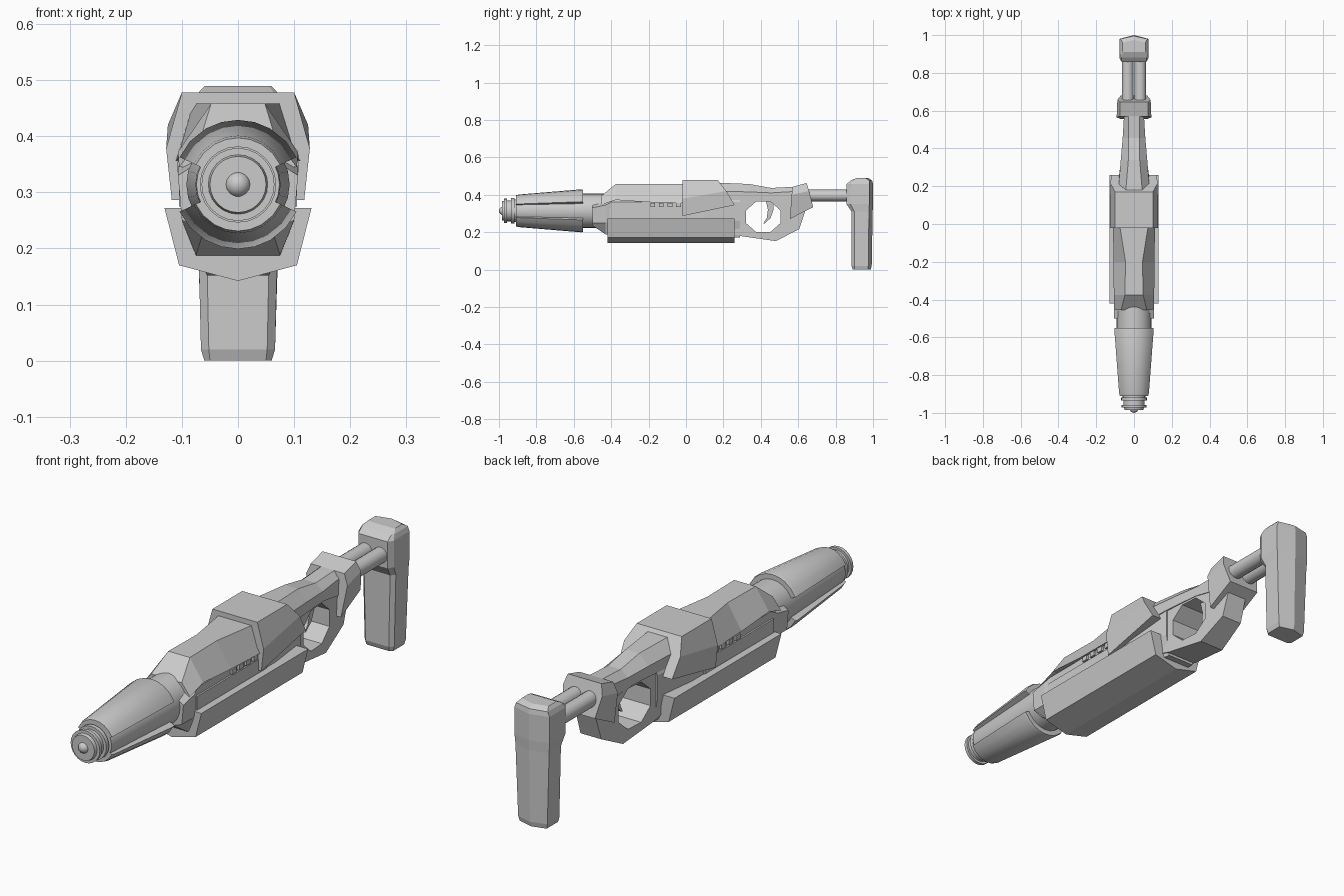
import bpy, bmesh, math
from mathutils import Vector

AXIS_Z = 0.314  # barrel axis height


def skin(name, rings, smooth=None, closed=False):
    """Join equal-length rings of points into a solid (capped, or closed into a loop)."""
    bm = bmesh.new()
    vs = [[bm.verts.new(p) for p in r] for r in rings]
    n = len(rings[0])
    pairs = list(zip(vs, vs[1:])) + ([(vs[-1], vs[0])] if closed else [])
    for a, b in pairs:
        for i in range(n):
            j = (i + 1) % n
            bm.faces.new((a[i], a[j], b[j], b[i]))
    if not closed:
        bm.faces.new(vs[0])
        bm.faces.new(vs[-1])
    bmesh.ops.recalc_face_normals(bm, faces=bm.faces)
    me = bpy.data.meshes.new(name)
    bm.to_mesh(me)
    bm.free()
    ob = bpy.data.objects.new(name, me)
    bpy.context.collection.objects.link(ob)
    if smooth:
        bpy.context.view_layer.objects.active = ob
        ob.select_set(True)
        bpy.ops.object.shade_smooth_by_angle(angle=math.radians(smooth))
        ob.select_set(False)
    return ob


def mirrored(half):
    """Complete a right-hand half ring across x = 0."""
    return half + [(-x, y, z) for x, y, z in reversed(half) if x > 1e-6]


def loft(name, sections):
    """Sections are (y, [(x, z), ...]) half outlines."""
    return skin(name, [mirrored([(x, y, z) for x, z in pts]) for y, pts in sections])


def prism(name, outline, width):
    """Extrude a (y, z) outline sideways; width is a function of y."""
    return skin(name, [[(s * width(y), y, z) for y, z in outline] for s in (-1, 1)])


def lathe(name, profile, sides, smooth=None, x=0, z=AXIS_Z):
    ang = [2 * math.pi * i / sides for i in range(sides)]
    return skin(name, [[(x + r * math.sin(a), y, z + r * math.cos(a)) for a in ang]
                       for y, r in profile], smooth)


# Barrel and stepped muzzle
lathe("barrel", [(-0.91, 0.074), (-0.9, 0.076), (-0.55, 0.092), (-0.38, 0.092)], 24, 35)
lathe("muzzle", [(-0.985, 0.034), (-0.985, 0.05), (-0.972, 0.053), (-0.972, 0.065),
                 (-0.958, 0.065), (-0.958, 0.056), (-0.935, 0.056), (-0.935, 0.068),
                 (-0.918, 0.068), (-0.918, 0.06), (-0.89, 0.06)], 24, 35)
bpy.ops.mesh.primitive_uv_sphere_add(segments=16, ring_count=8, radius=0.023,
                                     location=(0, -0.977, AXIS_Z))
bpy.context.object.name = "muzzle_tip"
bpy.ops.object.shade_smooth_by_angle(angle=math.radians(40))

# Upper and lower barrel shrouds: thick tapered arcs
for name, start in (("upper_shroud", 0), ("lower_shroud", 180)):
    rings = []
    for deg in (25, 42, 60, 75, 90, 105, 120, 138, 155):
        a = math.radians(deg + start)
        rings.append([(r * math.cos(a), y, AXIS_Z + r * math.sin(a)) for y, r in
                      ((-0.91, 0.07), (-0.91, 0.083), (-0.895, 0.087),
                       (-0.56, 0.115), (-0.55, 0.112), (-0.55, 0.088))])
    skin(name, rings, 30)

# Inner body with front cheeks
loft("inner_body", [
    (-0.50, [(0.06, 0.36), (0.107, 0.33), (0.10, 0.25), (0.06, 0.235)]),
    (-0.43, [(0.06, 0.37), (0.107, 0.345), (0.10, 0.25), (0.075, 0.188)]),
    (-0.40, [(0.06, 0.40), (0.098, 0.36), (0.098, 0.26), (0.075, 0.186)]),
    (0.10, [(0.06, 0.42), (0.098, 0.36), (0.098, 0.26), (0.075, 0.186)]),
    (0.29, [(0.06, 0.43), (0.075, 0.36), (0.075, 0.26), (0.06, 0.17)])])

# Sculpted top cover, waisted in the middle
loft("top_cover", [
    (-0.455, [(0.068, 0.392), (0.105, 0.345)]),
    (-0.375, [(0.048, 0.458), (0.107, 0.372)]),
    (-0.20, [(0.045, 0.458), (0.108, 0.36)]),
    (0.02, [(0.08, 0.458), (0.112, 0.355)])])

# Side rail below the cover, and row of small vents
for s in (-1, 1):
    for name, y, z, size in [("side_rail", -0.19, 0.302, (0.012, 0.44, 0.055))] + \
            [("side_vent", -0.178 + i * 0.046, 0.345, (0.018, 0.026, 0.02)) for i in range(4)]:
        bpy.ops.mesh.primitive_cube_add(size=1, location=(s * 0.099, y, z))
        bpy.context.object.name = name
        bpy.context.object.scale = size

# Keel-shaped lower guard
keel = [(0.10, 0.272), (0.131, 0.272), (0.105, 0.17), (0, 0.142)]
loft("lower_guard", [(-0.42, keel), (0.26, keel)])

# Receiver collar with slanted rear
skin("receiver_collar", [
    mirrored([(0.10, -0.02, 0.478), (0.128, -0.02, 0.378), (0.118, -0.02, 0.286)]),
    mirrored([(0.10, 0.17, 0.478), (0.125, 0.215, 0.42), (0.12, 0.26, 0.345)])])

# Rear spine above the trigger
loft("rear_spine", [
    (0.16, [(0.045, 0.465), (0.085, 0.42), (0.085, 0.37)]),
    (0.34, [(0.03, 0.457), (0.07, 0.415), (0.07, 0.372)]),
    (0.455, [(0.028, 0.436), (0.06, 0.41), (0.06, 0.37)]),
    (0.62, [(0.03, 0.445), (0.05, 0.42), (0.05, 0.34)])])

# Trigger guard and grip, with an octagonal opening
grip = prism("grip", [(0.22, 0.39), (0.61, 0.39), (0.638, 0.315), (0.605, 0.216),
                      (0.48, 0.152), (0.30, 0.178), (0.22, 0.20)],
             lambda y: 0.075 - 0.07 * (y - 0.2))
hole = prism("opening_cutter", [(0.413 + 0.1 * math.cos(math.pi / 8 + i * math.pi / 4),
                                 0.282 + 0.088 * math.sin(math.pi / 8 + i * math.pi / 4))
                                for i in range(8)], lambda y: 0.3)
hole.hide_render = True
hole.hide_viewport = True
cut = grip.modifiers.new("opening", "BOOLEAN")
cut.operation = "DIFFERENCE"
cut.solver = "EXACT"
cut.object = hole

# Curved trigger
skin("trigger", [[(s * w, y, z) for s, y in ((-1, a), (1, a), (1, b), (-1, b))]
                 for a, b, z, w in ((0.425, 0.47, 0.375, 0.014), (0.438, 0.468, 0.32, 0.012),
                                    (0.432, 0.452, 0.275, 0.01), (0.413, 0.42, 0.246, 0.008))])

# Stock bracket
skin("stock_bracket", [
    mirrored([(0.075, 0.57, 0.442), (0.092, 0.565, 0.40), (0.07, 0.555, 0.27)]),
    mirrored([(0.075, 0.645, 0.463), (0.088, 0.658, 0.42), (0.07, 0.68, 0.334)])])

# Twin stock rods
for s in (-1, 1):
    lathe("stock_rod", [(0.6, 0.031), (0.9, 0.031)], 16, 35, s * 0.033, 0.396)

# Shoulder stock, with a ridge down the back
butt = [(0.0, [(0.05, 0.892), (0.06, 0.90), (0.06, 0.972), (0, 0.988)]),
        (0.02, [(0.052, 0.885), (0.066, 0.90), (0.065, 0.975), (0, 0.993)]),
        (0.31, [(0.058, 0.885), (0.073, 0.90), (0.075, 0.978), (0, 0.998)]),
        (0.35, [(0.065, 0.858), (0.078, 0.88), (0.078, 0.98), (0, 1.0)]),
        (0.457, [(0.065, 0.858), (0.078, 0.88), (0.078, 0.98), (0, 1.0)]),
        (0.476, [(0.065, 0.882), (0.072, 0.893), (0.07, 0.98), (0, 0.995)]),
        (0.489, [(0.056, 0.91), (0.06, 0.915), (0.06, 0.96), (0, 0.975)])]
skin("shoulder_stock", [mirrored([(x, y, z) for x, y in pts]) for z, pts in butt])
